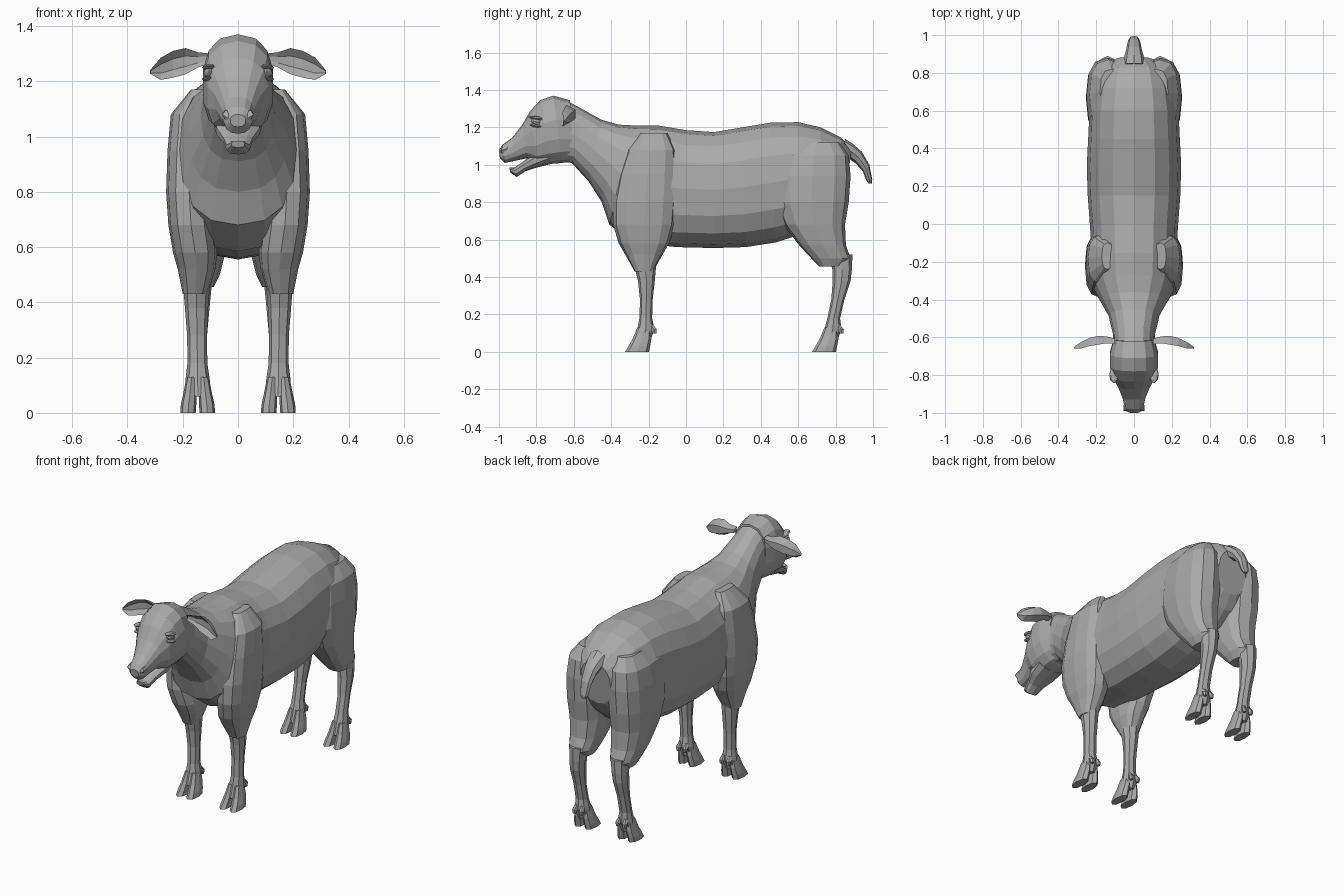
import bpy, bmesh, math
from mathutils import Vector as V

wool = bpy.data.materials.new("plain grey")
wool.diffuse_color = (0.40, 0.40, 0.40, 1)


def ring(c, u, v, n, p):
    """Superellipse of n points round c, with half axes u and v."""
    pts = []
    for i in range(n):
        t = 2 * math.pi * i / n
        a, b = math.cos(t), math.sin(t)
        f = lambda k: math.copysign(abs(k) ** (2 / p), k) if abs(k) > 1e-6 else 0
        pts.append(c + u * f(a) + v * f(b))
    return pts


def loft(name, rings, mirror=False):
    """Skin a row of rings with flat faces, closed at both ends."""
    bm = bmesh.new()
    rows = [[bm.verts.new(q) for q in r] for r in rings]
    n = len(rows[0])
    for a, b in zip(rows, rows[1:]):
        for i in range(n):
            j = (i + 1) % n
            bm.faces.new((a[i], a[j], b[j], b[i]))
    bm.faces.new(rows[0])
    bm.faces.new(rows[-1])
    bmesh.ops.recalc_face_normals(bm, faces=bm.faces[:])
    me = bpy.data.meshes.new(name)
    bm.to_mesh(me)
    bm.free()
    me.materials.append(wool)
    ob = bpy.data.objects.new(name, me)
    bpy.context.collection.objects.link(ob)
    if mirror:
        ob.modifiers.new("mirror", "MIRROR")
    return ob


def sagittal(name, rows, n=14, p=2.3):
    """Loft from rows of top y, top z, bottom y, bottom z, half width."""
    rings = []
    for ty, tz, by, bz, w in rows:
        top, bot = V((0, ty, tz)), V((0, by, bz))
        rings.append(ring((top + bot) / 2, (top - bot) / 2, V((w, 0, 0)), n, p))
    return loft(name, rings)


def upright(name, rows, n=10, p=2.3, dy=0):
    """Mirrored loft from rows of z, centre x, centre y, half x, half y."""
    return loft(name, [ring(V((x, y + dy, z)), V((rx, 0, 0)), V((0, ry, 0)), n, p)
                       for z, x, y, rx, ry in rows], True)


# Neck and barrel
sagittal("body", [
    (-.66, 1.355, -.70, 1.02, .105), (-.55, 1.295, -.61, 1.01, .112),
    (-.45, 1.24, -.52, .91, .135), (-.36, 1.215, -.45, .80, .18),
    (-.27, 1.21, -.41, .68, .215), (-.15, 1.21, -.28, .585, .225),
    (0, 1.185, -.05, .56, .232), (.15, 1.175, .15, .555, .245),
    (.30, 1.20, .32, .56, .25), (.45, 1.225, .48, .585, .242),
    (.60, 1.228, .62, .63, .235), (.72, 1.20, .72, .67, .215),
    (.83, 1.145, .80, .74, .18), (.885, 1.08, .85, .82, .10)], 16, 2.4)

# Skull and upper muzzle
sagittal("head", [
    (-1.0, 1.08, -.995, 1.035, .028), (-.98, 1.108, -.97, 1.01, .05),
    (-.93, 1.145, -.92, 1.02, .06), (-.875, 1.215, -.85, 1.035, .085),
    (-.835, 1.285, -.79, 1.0, .113), (-.78, 1.345, -.72, 1.005, .13),
    (-.71, 1.37, -.66, 1.01, .13), (-.62, 1.345, -.60, 1.02, .11)], 14, 2.4)

# Lower jaw hanging open
sagittal("lower_jaw", [
    (-.945, .985, -.94, .96, .025), (-.92, .985, -.905, .935, .043),
    (-.88, 1.01, -.86, .965, .055), (-.83, 1.05, -.80, .985, .08),
    (-.76, 1.10, -.72, 1.005, .09)], 10, 2.4)

# Tail curving down
sagittal("tail", [
    (.85, 1.14, .84, 1.03, .06), (.895, 1.11, .875, 1.03, .052),
    (.94, 1.07, .905, 1.01, .042), (.98, 1.0, .945, .965, .034),
    (.996, .92, .965, .915, .026), (.993, .90, .975, .90, .014)], 8, 2)

# Ears: thin leaves cupped forward
ear = []
for x, y, top, bot, t in [(.10, -.625, 1.30, 1.265, .018), (.145, -.615, 1.305, 1.25, .02),
                          (.19, -.61, 1.32, 1.225, .018), (.235, -.617, 1.31, 1.213, .014),
                          (.28, -.635, 1.285, 1.205, .01), (.318, -.655, 1.24, 1.227, .004)]:
    h = (top - bot) / 2
    m = (top + bot) / 2
    cup = h * .6
    ear.append([(x, y - cup, m + h), (x, y + t, m + h * .5), (x, y + t, m - h * .5),
                (x, y - cup, m - h), (x, y - t * .3, m - h * .4), (x, y - t * .3, m + h * .4)])
loft("ear", ear, True)

# Eyes: a ball under two lids
def eye_part(name, z, rx, ry, rz, x=.105):
    rows = [(-1, .15), (-.6, .8), (0, 1), (.6, .8), (1, .15)]
    loft(name, [ring(V((x, -.80 + s * ry, z - s * .006)), V((rx * k, 0, 0)),
                     V((0, 0, rz * k)), 8, 2) for s, k in rows], True)


eye_part("eyeball", 1.23, .021, .028, .02)
eye_part("upper_lid", 1.25, .026, .042, .011)
eye_part("lower_lid", 1.208, .023, .036, .009, .108)

# Nostril rims
loft("nostril", [ring(V((x, y, z)), V((r, -r * .6, 0)), V((0, 0, r)), 6, 2)
                 for x, y, z, r in [(.022, -.985, 1.066, .012), (.038, -.978, 1.078, .018),
                                    (.042, -.95, 1.085, .014)]], True)

# Shoulders and haunches
upright("shoulder", [
    (1.17, .14, -.17, .03, .07), (1.08, .165, -.185, .078, .13),
    (.95, .172, -.205, .083, .155), (.80, .177, -.22, .083, .17),
    (.68, .17, -.225, .082, .165), (.58, .155, -.225, .08, .135),
    (.52, .15, -.225, .068, .10), (.43, .155, -.225, .045, .05)], 12, 2.6)
upright("haunch", [
    (1.12, .12, .70, .06, .12), (1.05, .135, .685, .10, .185),
    (.94, .14, .675, .112, .205), (.80, .142, .67, .113, .20),
    (.68, .14, .685, .105, .165), (.57, .138, .73, .09, .125),
    (.50, .138, .775, .072, .105), (.455, .138, .775, .05, .06)], 12, 2.6)

# Lower legs
upright("front_leg", [
    (.58, .15, -.22, .055, .08), (.48, .15, -.22, .05, .062),
    (.38, .15, -.212, .042, .045), (.28, .148, -.212, .036, .034),
    (.18, .147, -.215, .036, .034), (.12, .146, -.215, .044, .046),
    (.06, .145, -.235, .045, .045)], 8, 2.2)
upright("hind_leg", [
    (.52, .14, .825, .05, .065), (.44, .142, .835, .045, .052),
    (.38, .145, .832, .042, .048), (.28, .147, .812, .035, .035),
    (.18, .147, .79, .036, .034), (.12, .146, .785, .044, .046),
    (.06, .145, .765, .045, .045)], 8, 2.2)

# Cloven hooves and dewclaws
for leg, dy in (("front", 0), ("hind", 1.0)):
    for side, s in (("inner", -1), ("outer", 1)):
        upright(f"{leg}_{side}_toe", [
            (.13, .146 + s * .022, -.225, .018, .035), (.07, .146 + s * .028, -.235, .024, .05),
            (.03, .146 + s * .033, -.25, .028, .058), (0, .146 + s * .035, -.262, .028, .064)],
            8, 2.3, dy)
        upright(f"{leg}_{side}_dewclaw", [
            (.145, .146 + s * .02, -.185, .01, .012), (.12, .146 + s * .023, -.172, .016, .018),
            (.098, .146 + s * .023, -.168, .01, .012)], 6, 2, dy)
